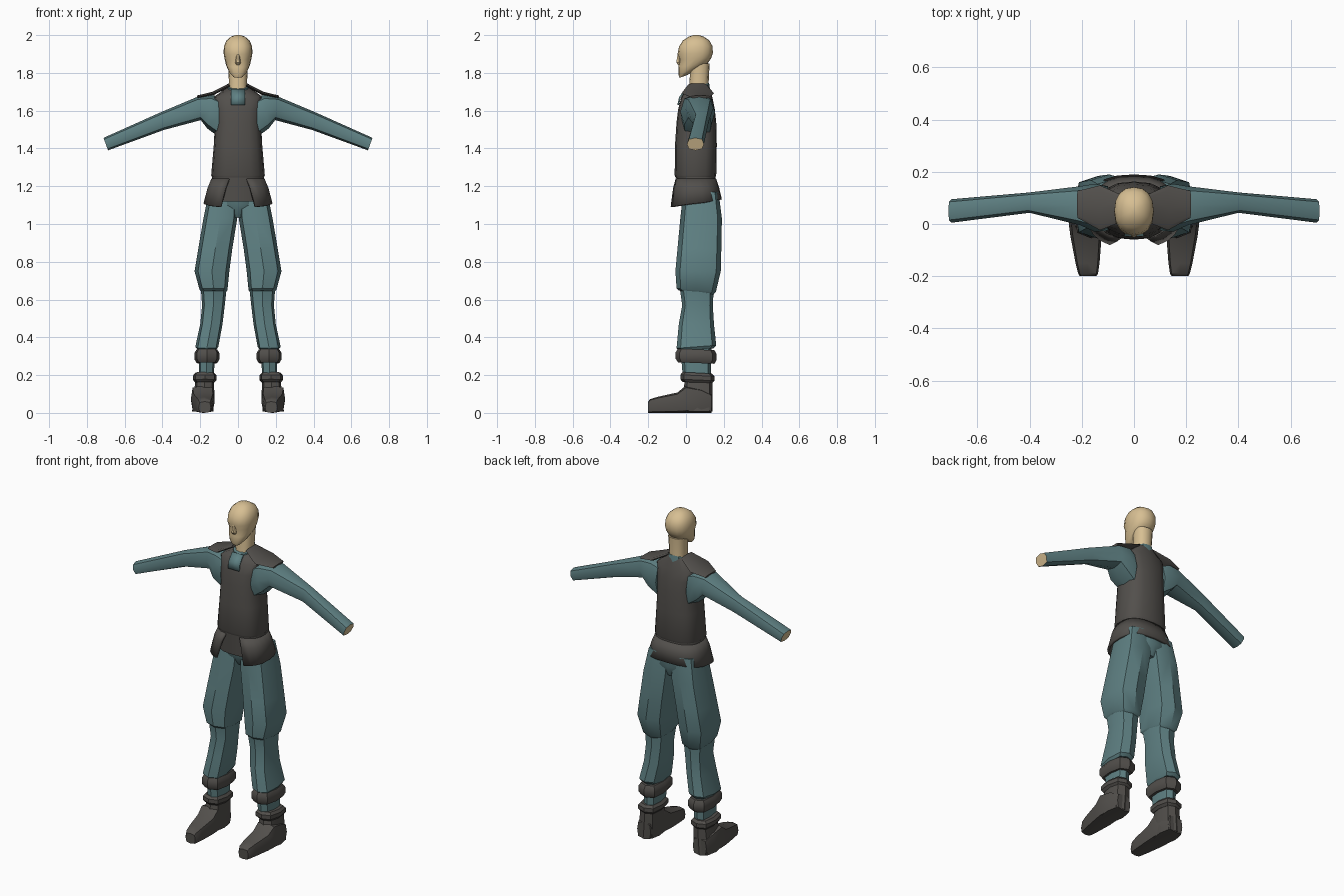
import bpy, bmesh, math
from mathutils import Vector

if "Cube" in bpy.data.objects:
    bpy.data.objects.remove(bpy.data.objects["Cube"])


def material(name, rgb):
    m = bpy.data.materials.new(name)
    m.diffuse_color = (*rgb, 1)
    m.use_nodes = True
    m.node_tree.nodes["Principled BSDF"].inputs["Base Color"].default_value = m.diffuse_color
    return m


SKIN = material("skin tan", (0.68, 0.52, 0.29))
BLUE = material("teal cloth", (0.115, 0.22, 0.23))
GREY = material("dark grey leather", (0.085, 0.079, 0.072))


def finish(name, bm, mats, mirror=False, angle=35):
    bmesh.ops.recalc_face_normals(bm, faces=bm.faces)
    me = bpy.data.meshes.new(name)
    bm.to_mesh(me)
    bm.free()
    for m in mats:
        me.materials.append(m)
    me.shade_smooth()
    me.set_sharp_from_angle(angle=math.radians(angle))
    ob = bpy.data.objects.new(name, me)
    bpy.context.collection.objects.link(ob)
    if mirror:
        ob.modifiers.new("mirror", 'MIRROR')
    return ob


def section(c, u, v, n, power):
    """Rounded-box cross-section around c with half axes u and v."""
    c, u, v = Vector(c), Vector(u), Vector(v)
    f = lambda t: 0 if abs(t) < 1e-6 else math.copysign(abs(t) ** power, t)
    return [c + u * f(math.cos(2 * math.pi * i / n)) + v * f(math.sin(2 * math.pi * i / n))
            for i in range(n)]


def loft(name, rings, mat, n=8, power=0.65, mirror=False, end_mat=None, angle=35):
    bm = bmesh.new()
    loops = [[bm.verts.new(p) for p in section(*r, n, power)] for r in rings]
    for a, b in zip(loops, loops[1:]):
        for i in range(n):
            j = (i + 1) % n
            bm.faces.new((a[i], a[j], b[j], b[i]))
    bm.faces.new(loops[0])
    cap = bm.faces.new(loops[-1])
    if end_mat:
        cap.material_index = 1
    return finish(name, bm, [mat] + ([end_mat] if end_mat else []), mirror, angle)


def level(z, x0, x1, y0, y1, dz=0):
    """Horizontal ring from its extents; dz lifts the back and drops the front."""
    return (((x0 + x1) / 2, (y0 + y1) / 2, z), ((x1 - x0) / 2, 0, 0), (0, (y1 - y0) / 2, dz))


def sym(z, rx, y0, y1, dz=0):
    return level(z, -rx, rx, y0, y1, dz)


# Head, nose and neck
loft("head", [sym(1.782, .026, -.033, .01, .008), sym(1.808, .048, -.04, .06, .018),
              sym(1.84, .063, -.041, .115, .01), sym(1.875, .071, -.034, .134, .004),
              sym(1.902, .076, -.045, .142, .003), sym(1.94, .075, -.037, .141),
              sym(1.972, .061, -.016, .124), sym(1.992, .037, .015, .093),
              sym(2.0, .012, .04, .068)], SKIN, n=16, power=0.88, angle=50)
loft("nose", [sym(1.9, .007, -.045, -.03), sym(1.855, .015, -.054, -.02),
              sym(1.843, .011, -.044, -.02)], SKIN, n=6, power=1)
loft("neck", [sym(1.66, .053, .01, .125), sym(1.75, .048, .018, .12),
              sym(1.85, .053, .025, .125)], SKIN, n=12, power=0.85)

# Shirt collar and the patch showing in the neck opening
loft("shirt_collar", [sym(1.69, .062, -.004, .128, .018), sym(1.729, .056, -.001, .122, .018)],
     BLUE, n=12, power=0.85)
bm = bmesh.new()
pts = [(-.041, 1.63), (-.033, 1.67), (-.001, 1.712)]
rows = [[bm.verts.new((s * .036, y, z)) for s in (-1, 1)] for y, z in pts]
for a, b in zip(rows, rows[1:]):
    bm.faces.new((a[0], a[1], b[1], b[0]))
patch = finish("neck_patch", bm, [BLUE])
sol = patch.modifiers.new("thickness", 'SOLIDIFY')
sol.thickness, sol.offset = 0.009, 0

# Sleeved arms with bare wrist ends
loft("arm", [((.10, .06, 1.565), (0, .085, 0), (0, 0, .105)),
             ((.15, .062, 1.595), (0, .092, 0), (-.012, 0, .09)),
             ((.205, .07, 1.612), (0, .075, 0), (.008, 0, .062)),
             ((.40, .082, 1.545), (0, .039, 0), (.008, 0, .047)),
             ((.70, .05, 1.423), (0, .045, 0), (.012, 0, .033))],
     BLUE, power=0.75, mirror=True, end_mat=SKIN)

# Vest body and shoulder flaps
loft("vest", [sym(1.245, .135, -.055, .155), sym(1.258, .142, -.06, .16),
              sym(1.42, .128, -.058, .163), sym(1.54, .122, -.05, .16),
              sym(1.61, .127, -.041, .152), sym(1.67, .132, -.026, .14),
              sym(1.722, .058, -.003, .118, .018)], GREY, n=16, power=0.75)
loft("shoulder_flap", [((.045, .06, 1.736), (0, .05, 0), (.004, 0, .008)),
                       ((.13, .062, 1.692), (0, .086, 0), (.004, 0, .008)),
                       ((.216, .075, 1.673), (0, .052, 0), (.002, 0, .007))],
     GREY, mirror=True)

# Waist cloth: inner panel and flared skirt open at the front
loft("waist_panel", [sym(1.25, .138, -.052, .155), sym(1.12, .135, -.045, .165)],
     GREY, n=16, power=0.75)
bm = bmesh.new()
rows = []
STEPS = 20
for k in range(STEPS + 1):
    t = k / STEPS
    col = []
    for z, rx, y0, y1, gap in ((1.24, .142, -.058, .16, .26), (1.19, .162, -.074, .176, .34),
                               (1.11, .183, -.092, .19, .44)):
        a = -math.pi / 2 + gap + t * (2 * math.pi - 2 * gap)
        c, s = math.cos(a), math.sin(a)
        f = lambda w: math.copysign(abs(w) ** 0.8, w)
        drop = .02 * s if z < 1.15 else 0
        col.append(bm.verts.new((rx * f(c), (y0 + y1) / 2 + (y1 - y0) / 2 * f(s), z + drop)))
    rows.append(col)
for a, b in zip(rows, rows[1:]):
    for i in (0, 1):
        bm.faces.new((a[i], b[i], b[i + 1], a[i + 1]))
skirt = finish("waist_skirt", bm, [GREY])
sol = skirt.modifiers.new("thickness", 'SOLIDIFY')
sol.thickness, sol.offset = 0.014, -1

# Trousers
loft("hips", [sym(1.2, .13, -.02, .165), sym(1.1, .12, -.02, .178), sym(1.035, .045, .02, .15)],
     BLUE, n=12)
loft("thigh", [level(1.17, .0, .155, -.015, .172), level(1.03, .004, .183, -.03, .19),
               level(.87, .03, .21, -.045, .187), level(.75, .046, .23, -.056, .184),
               level(.65, .056, .203, -.05, .158, -.01), level(.637, .068, .19, -.036, .146, -.01)],
     BLUE, mirror=True)
loft("lower_leg", [level(.66, .06, .197, -.033, .147), level(.57, .07, .19, -.02, .142),
                   level(.47, .082, .2, -.038, .148), level(.35, .104, .226, -.05, .16, .008),
                   level(.335, .115, .215, -.035, .145, .006)], BLUE, mirror=True)
loft("ankle", [level(.35, .122, .207, -.03, .135), level(.17, .128, .207, -.015, .13)],
     BLUE, mirror=True)

# Leg straps and boots
for name, z, h, x0, x1, y0, y1 in (("ankle_strap", .3, .036, .098, .231, -.055, .162),
                                   ("boot_cuff", .186, .026, .113, .238, -.03, .15)):
    i = .012
    loft(name, [level(z - h, x0 + i, x1 - i, y0 + i, y1 - i, -.004),
                level(z - h * .45, x0, x1, y0, y1, -.004),
                level(z + h * .45, x0, x1, y0, y1, -.004),
                level(z + h, x0 + i, x1 - i, y0 + i, y1 - i, -.004)], GREY, mirror=True)
loft("boot_shaft", [level(.008, .13, .243, -.02, .14), level(.09, .125, .235, -.02, .14),
                    level(.175, .127, .225, -.005, .14)], GREY, mirror=True)


def foot(y, cx, w, h):
    return ((cx, y, h / 2), (w, 0, 0), (0, 0, h / 2))


loft("boot_foot", [foot(.135, .185, .045, .1), foot(.08, .187, .06, .13), foot(.0, .187, .063, .145),
                   foot(-.045, .184, .06, .108), foot(-.15, .178, .046, .085),
                   foot(-.19, .176, .038, .073), foot(-.2, .176, .032, .06)],
     GREY, power=0.5, mirror=True)
